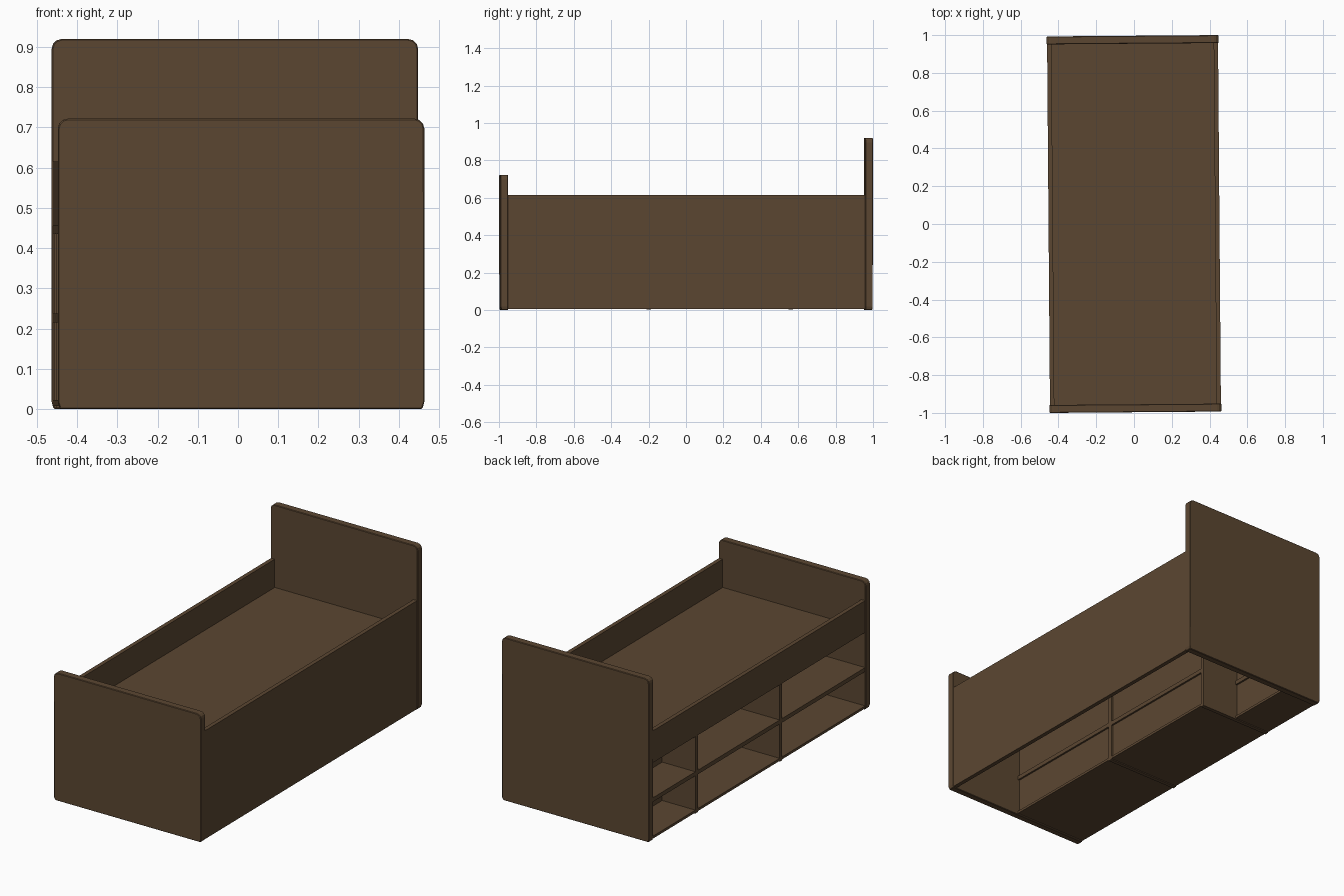
import bpy, bmesh, math
from mathutils import Matrix

if "Cube" in bpy.data.objects:
    bpy.data.objects.remove(bpy.data.objects["Cube"])

TURN = Matrix.Rotation(0.0079, 4, 'Z')   # the bed sits very slightly turned
W, L = 0.4555, 0.9965                    # half width, half length
BOARD = 0.042                            # end board thickness
SIDE = W - 0.003                         # outer face of side panels
T = 0.023                                # panel thickness
IN = L - BOARD                           # inner face of end boards

wood = bpy.data.materials.new("dark_wood")
wood.diffuse_color = (0.105, 0.062, 0.031, 1)
wood.use_nodes = True
wood.node_tree.nodes["Principled BSDF"].inputs["Base Color"].default_value = wood.diffuse_color


def finish(name, bm):
    bmesh.ops.recalc_face_normals(bm, faces=bm.faces)
    bm.transform(TURN)
    me = bpy.data.meshes.new(name)
    bm.to_mesh(me)
    bm.free()
    me.materials.append(wood)
    ob = bpy.data.objects.new(name, me)
    bpy.context.collection.objects.link(ob)
    return ob


def box(name, x, y, z):
    bm = bmesh.new()
    bmesh.ops.create_cube(bm, size=1)
    for v in bm.verts:
        v.co = [(a + b) / 2 + c * (b - a) for c, (a, b) in zip(v.co, (x, y, z))]
    return finish(name, bm)


def end_board(name, height, sign):
    # outline with rounded top corners and tapered foot
    r = 0.025
    half = [(W - 0.005, 0), (W, 0.018)]
    for i in range(4):
        a = math.radians(30 * i)
        half.append((W - r + r * math.cos(a), height - r + r * math.sin(a)))
    outline = half + [(-x, z) for x, z in reversed(half)]
    bm = bmesh.new()
    face = bm.faces.new([bm.verts.new((x, sign * IN, z)) for x, z in outline])
    ext = bmesh.ops.extrude_face_region(bm, geom=[face])
    for v in ext["geom"]:
        if isinstance(v, bmesh.types.BMVert):
            v.co.y = sign * (L - (0.005 if v.co.z < 0.001 else 0))
    ob = finish(name, bm)
    bev = ob.modifiers.new("edge_chamfer", 'BEVEL')
    bev.width = 0.003
    bev.segments = 1
    bev.limit_method = 'ANGLE'
    bev.angle_limit = math.radians(60)


# End boards
end_board("headboard", 0.92, 1)
end_board("footboard", 0.722, -1)

# Long sides: full panel on the right, upper rail on the left
box("right_side_panel", (SIDE - T, SIDE), (-IN, IN), (0.005, 0.615))
box("left_rail", (-SIDE, -SIDE + T), (-IN, IN), (0.455, 0.615))

# Mattress platform
box("platform", (-SIDE + 0.001, SIDE - T), (-IN, IN), (0.435, 0.456))

# Shelving open to the left: two deep bays and a shallow one at the head
DIV = (-0.197, 0.562)
for i, y in enumerate(DIV):
    box(f"divider_{i + 1}", (-SIDE, 0.0), (y - 0.011, y + 0.011), (0.003, 0.435))

bays = [(-IN, DIV[0] - 0.011, 0.0),
        (DIV[0] + 0.011, DIV[1] - 0.011, 0.0),
        (DIV[1] + 0.011, IN, -0.225)]
for i, (y0, y1, back) in enumerate(bays):
    n = i + 1
    box(f"bottom_shelf_{n}", (-SIDE, back), (y0, y1), (0.008, 0.022))
    box(f"middle_shelf_{n}", (-SIDE, back), (y0, y1), (0.215, 0.238))
    box(f"back_panel_{n}", (back - 0.022, back - 0.01), (y0, y1), (0.022, 0.435))
